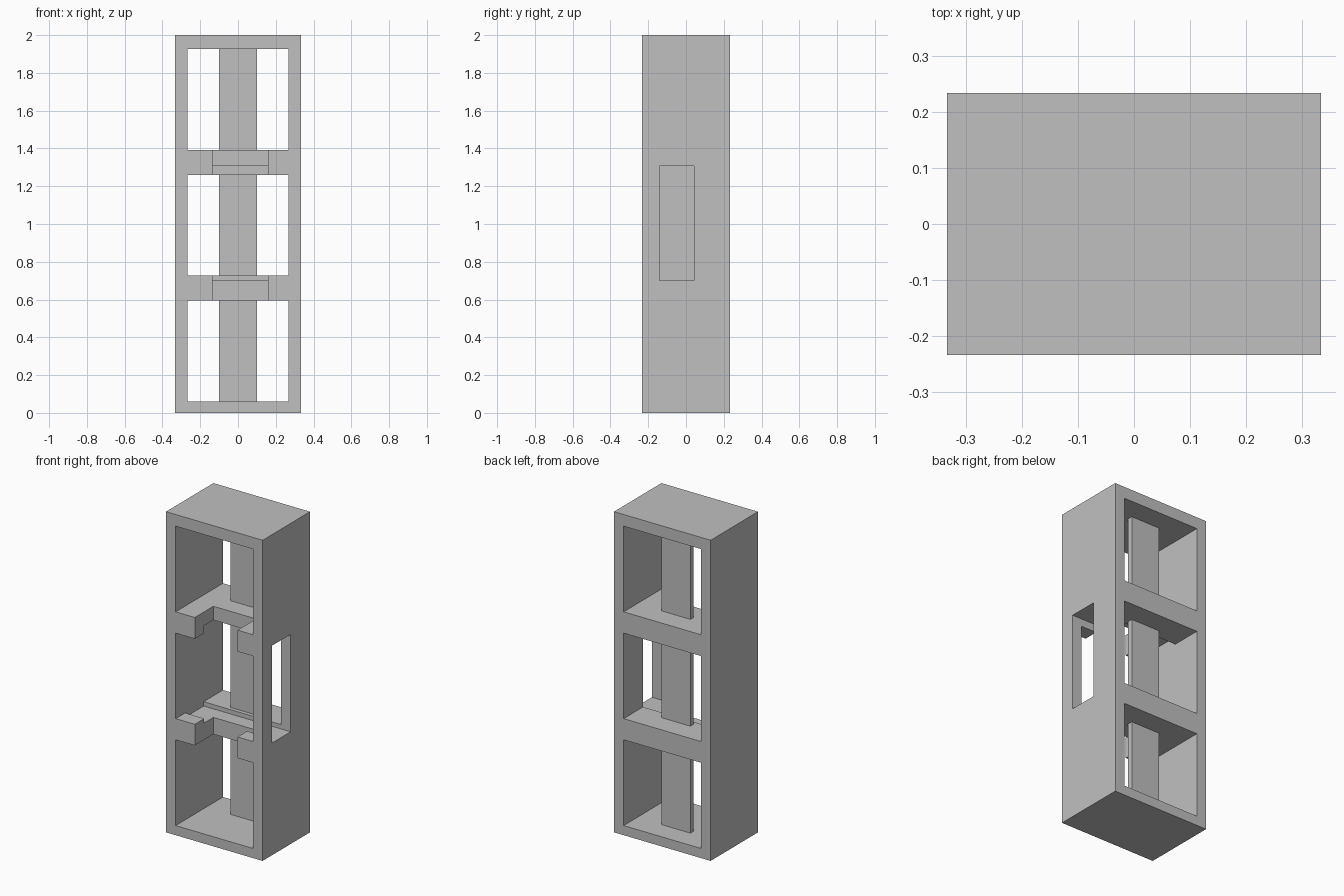
import bpy

cube = bpy.data.objects.get("Cube")
if cube:
    bpy.data.objects.remove(cube, do_unlink=True)

# Single grey material
grey = bpy.data.materials.new("light_grey")
grey.use_nodes = True
colour = (0.53, 0.53, 0.53, 1)
grey.diffuse_color = colour
grey.node_tree.nodes["Principled BSDF"].inputs["Base Color"].default_value = colour


def box(name, x, y, z):
    """Box between the (low, high) limits on each axis."""
    bpy.ops.mesh.primitive_cube_add(size=1)
    ob = bpy.context.object
    ob.name = name
    ob.location = [(a + b) / 2 for a, b in (x, y, z)]
    ob.scale = [b - a for a, b in (x, y, z)]
    bpy.ops.object.transform_apply(location=True, rotation=False, scale=True)
    ob.data.materials.append(grey)
    return ob


def cut(target, x, y, z):
    """Subtract a box from the target and discard the cutter."""
    cutter = box("cutter", x, y, z)
    cutter.hide_render = True
    mod = target.modifiers.new("cut", "BOOLEAN")
    mod.operation = "DIFFERENCE"
    mod.solver = "EXACT"
    mod.object = cutter
    bpy.context.view_layer.objects.active = target
    bpy.ops.object.modifier_apply(modifier=mod.name)
    bpy.data.objects.remove(cutter, do_unlink=True)


W, D, INNER = 0.3333, 0.2333, 0.2667

# Outer tower frame with three open bays
frame = box("tower_frame", (-W, W), (-D, D), (0, 2))
bays = [(0.06, 0.595), (0.727, 1.26), (1.393, 1.927)]
for bay in bays:
    cut(frame, (-INNER, INNER), (-0.4, 0.4), bay)

# Front notch through each shelf
for low, high in zip(bays, bays[1:]):
    cut(frame, (-0.135, 0.16), (-0.4, -0.05), (low[1] - 0.05, high[0] + 0.05))

# Side window, continuing as a groove in the shelves of the middle bay
cut(frame, (-INNER, 0.5), (-0.14, 0.043), (0.7, 1.307))

# Flat upright post running through the shelves
box("centre_post", (-0.1, 0.1), (0.067, 0.1), (0.03, 1.96))
